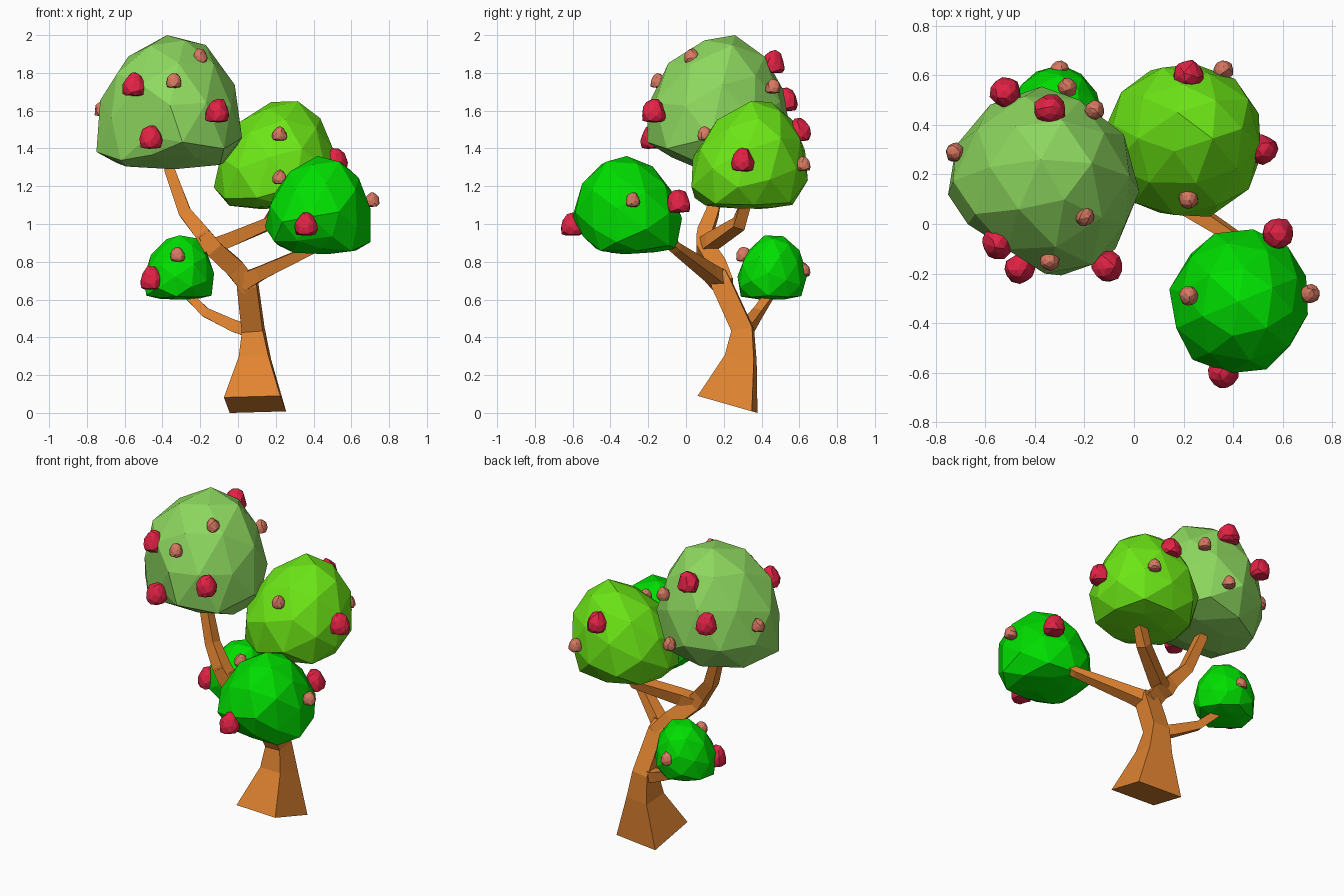
import bpy, bmesh, random
from mathutils import Vector, Euler

random.seed(7)
if "Cube" in bpy.data.objects:
    bpy.data.objects.remove(bpy.data.objects["Cube"], do_unlink=True)


def material(name, *rgb):
    mat = bpy.data.materials.new(name)
    mat.use_nodes = True
    mat.diffuse_color = (*rgb, 1)
    mat.node_tree.nodes["Principled BSDF"].inputs["Base Color"].default_value = (*rgb, 1)
    return mat


bark = material("orange_bark", .75, .23, .03)
sage = material("sage_leaves", .27, .69, .115)
lime = material("lime_leaves", .15, .79, .008)
green = material("green_leaves", 0, .73, 0)
red = material("red_fruit", .76, .016, .06)
pink = material("pink_fruit", .68, .19, .12)


def finish(name, bm, mat):
    bmesh.ops.recalc_face_normals(bm, faces=bm.faces)
    mesh = bpy.data.meshes.new(name)
    bm.to_mesh(mesh)
    bm.free()
    mesh.materials.append(mat)
    obj = bpy.data.objects.new(name, mesh)
    bpy.context.collection.objects.link(obj)
    return obj


def lump(name, low, high, mat, jitter=.03, lean=(0, 0), shaves=()):
    """Faceted egg with a squashed underside, fitted between two corners."""
    bm = bmesh.new()
    bmesh.ops.create_icosphere(bm, subdivisions=2, radius=1)
    turn = Euler([random.uniform(0, 3) for _ in range(3)]).to_matrix()
    for v in bm.verts:
        v.co = turn @ v.co * random.uniform(1 - jitter, 1 + jitter)
        if v.co.z < -.48:
            v.co.z = -.48 + (v.co.z + .48) * .2
        v.co.xy *= 1 - .13 * v.co.z
    for axis in range(3):
        values = [v.co[axis] for v in bm.verts]
        start, size = min(values), max(values) - min(values)
        for v in bm.verts:
            t = (v.co[axis] - start) / size
            v.co[axis] = low[axis] + t * (high[axis] - low[axis])
    # Shift the crest sideways, then press bulges back to flat planes
    for v in bm.verts:
        rise = (v.co.z - low[2]) / (high[2] - low[2])
        v.co.xy += Vector(lean) * rise ** 2
        for point, direction in shaves:
            n = Vector(direction).normalized()
            v.co -= n * max(0, n.dot(v.co - Vector(point)))
    return finish(name, bm, mat)


def limb(name, path, widths, facing=(0, 1, 0)):
    """Four-sided tapering tube through the path points."""
    bm = bmesh.new()
    pts = [Vector(p) for p in path]
    rings = []
    for i, (p, w) in enumerate(zip(pts, widths)):
        ahead = pts[min(i + 1, len(pts) - 1)] - p
        behind = p - pts[max(i - 1, 0)]
        d = (ahead.normalized() + behind.normalized()).normalized()
        side = Vector(facing).cross(d).normalized()
        front = d.cross(side)
        rings.append([bm.verts.new(p + w * (side * a + front * b))
                      for a, b in ((-1, -1), (1, -1), (1, 1), (-1, 1))])
    for a, b in zip(rings, rings[1:]):
        for k in range(4):
            n = (k + 1) % 4
            bm.faces.new((a[k], a[n], b[n], b[k]))
    bm.faces.new(rings[0])
    bm.faces.new(rings[-1])
    return finish(name, bm, bark)


# Trunk with a tilted, flared foot, turned slightly
limb("trunk", [(.09, .22, .045), (.09, .29, .29), (.08, .3, .44), (.05, .19, .68), (.04, .17, .74)],
     [.15, .078, .056, .053, .043], (.1, 1, 0))

# Branches
limb("front_branch", [(.04, .18, .7), (.12, .13, .74), (.4, -.05, .87), (.48, -.14, .95)],
     [.045, .037, .024, .022])
limb("upper_trunk", [(.06, .2, .67), (-.02, .16, .77), (-.13, .1, .87), (-.18, .09, .95)],
     [.05, .05, .046, .033])
limb("tall_branch", [(-.14, .1, .87), (-.19, .1, .95), (-.28, .14, 1.06), (-.36, .18, 1.28), (-.38, .19, 1.4)],
     [.043, .04, .033, .028, .026])
limb("back_branch", [(-.14, .1, .88), (-.06, .14, .91), (.16, .28, 1.0), (.21, .31, 1.09), (.22, .32, 1.2)],
     [.04, .038, .032, .029, .028])
limb("low_branch", [(.07, .3, .43), (-.02, .33, .46), (-.17, .38, .53), (-.26, .44, .62), (-.28, .45, .7)],
     [.034, .032, .025, .023, .02])

# Leaf crowns
lump("tall_crown", (-.75, -.23, 1.29), (.02, .55, 2.0), sage, lean=(.03, .06),
     shaves=[((-.5, -.11, 1.5), (-.54, -.84, 0)),
             ((-.3, -.12, 1.38), (0, -.52, -.85)),
             ((-.58, .53, 1.5), (-1, 1, 0))])
lump("back_crown", (-.13, .02, 1.08), (.51, .64, 1.65), lime, lean=(.05, .07))
lump("front_crown", (.14, -.6, .84), (.7, -.02, 1.36), green, lean=(.03, -.01),
     shaves=[((.4, -.53, .92), (0, -.68, -.73)),
             ((.2, -.3, .9), (-.69, 0, -.73)),
             ((.66, -.46, 1), (1, -1, 0))])
lump("low_crown", (-.5, .27, .6), (-.13, .64, .94), green, lean=(.02, .02))

# Fruit scattered over the crowns
large = [(-.11, -.17, 1.6), (-.46, -.18, 1.46), (-.55, -.08, 1.74), (-.34, .46, 1.86),
         (-.52, .53, 1.66), (.22, .6, 1.5), (.52, .3, 1.34), (.58, -.04, 1.12),
         (.36, -.6, 1.0), (-.455, .345, .715)]
small = [(-.2, .03, 1.89), (-.34, -.15, 1.76), (-.72, .29, 1.61), (-.16, .46, 1.73),
         (-.27, .55, 1.47), (.22, .1, 1.48), (.36, .62, 1.32), (.22, -.29, 1.25),
         (.71, -.28, 1.13), (-.3, .62, .76), (-.32, .305, .84)]
for label, spots, r, mat in (("large_fruit", large, .062, red), ("small_fruit", small, .039, pink)):
    for i, spot in enumerate(spots):
        half = Vector((r, r, r))
        lump(f"{label}_{i}", Vector(spot) - half, Vector(spot) + half, mat, .08)
